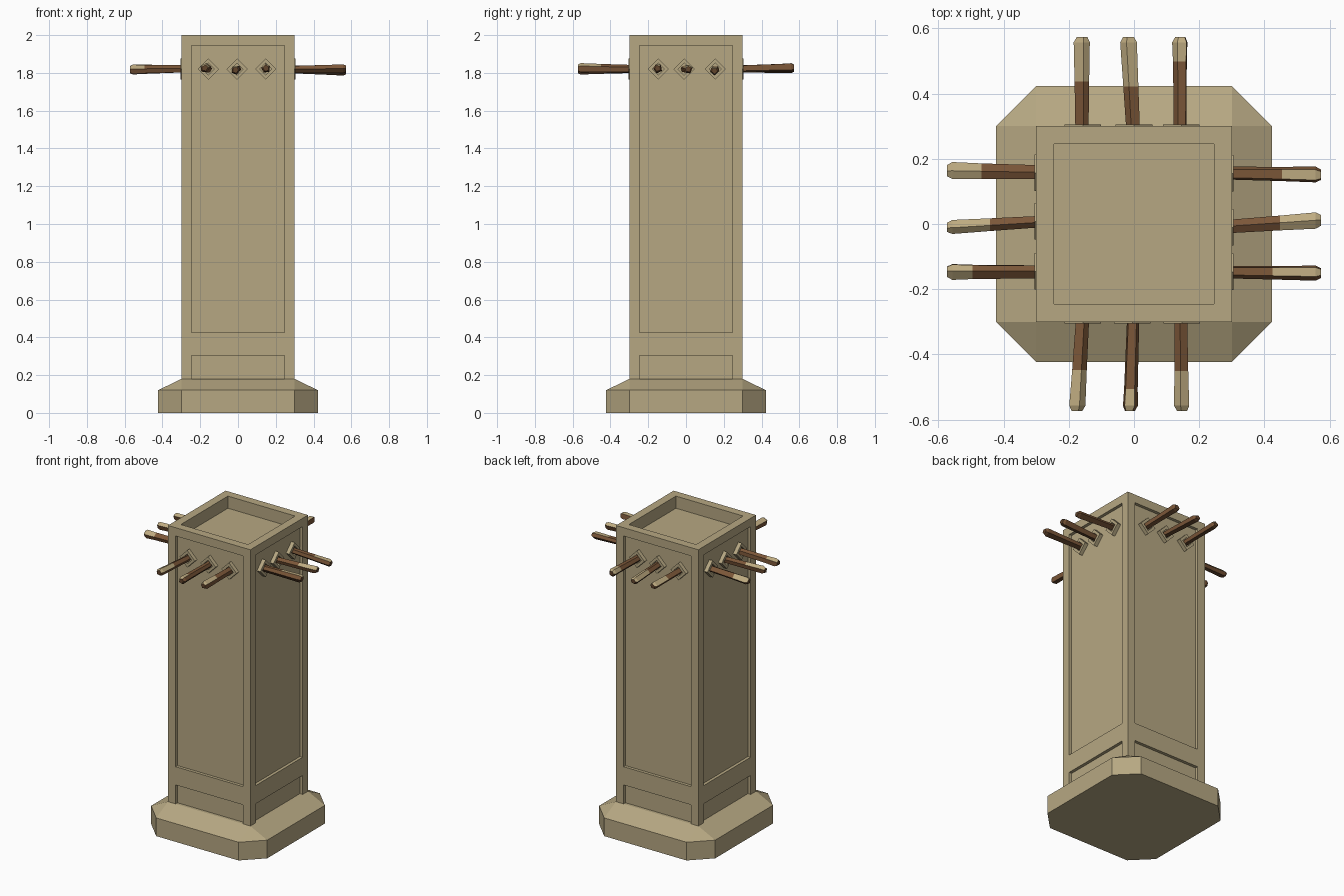
import bpy, bmesh, math, random
from mathutils import Vector, Matrix

if "Cube" in bpy.data.objects:
    bpy.data.objects.remove(bpy.data.objects["Cube"])

random.seed(4)

def material(name, rgb):
    m = bpy.data.materials.new(name)
    m.diffuse_color = (*rgb, 1)
    m.use_nodes = True
    m.node_tree.nodes["Principled BSDF"].inputs["Base Color"].default_value = m.diffuse_color
    return m

STONE = material("sandstone", (0.47, 0.39, 0.225))
WOOD = material("brown_wood", (0.20, 0.095, 0.04))
DARK = material("dark_wood", (0.12, 0.058, 0.025))
PALE = material("pale_wood", (0.52, 0.41, 0.22))

def finish(name, bm, mats):
    bmesh.ops.recalc_face_normals(bm, faces=bm.faces[:])
    me = bpy.data.meshes.new(name)
    bm.to_mesh(me)
    bm.free()
    for m in mats:
        me.materials.append(m)
    ob = bpy.data.objects.new(name, me)
    bpy.context.collection.objects.link(ob)
    return ob

def sink(bm, faces, depth):
    # push faces inwards, leaving straight walls
    normals = [f.normal.copy() for f in faces]
    new = bmesh.ops.extrude_discrete_faces(bm, faces=faces)["faces"]
    for f, n in zip(new, normals):
        bmesh.ops.translate(bm, verts=f.verts[:], vec=-n * depth)

def turn(k):
    return Matrix.Rotation(k * math.pi / 2, 4, 'Z')

# base: chamfered slab with a slope rising to the square shaft
A, B = 0.3, 0.423
bm = bmesh.new()
octagon = [(-A, -B), (A, -B), (B, -A), (B, A), (A, B), (-A, B), (-B, A), (-B, -A)]
low = [bm.verts.new((x, y, 0)) for x, y in octagon]
mid = [bm.verts.new((x, y, 0.12)) for x, y in octagon]
top = [bm.verts.new((x, y, 0.18)) for x, y in [(-A, -A), (A, -A), (A, A), (-A, A)]]
bm.faces.new(low[::-1])
bm.faces.new(top)
for i in range(8):
    j = (i + 1) % 8
    bm.faces.new((low[i], low[j], mid[j], mid[i]))
for i in range(4):
    j = (i + 1) % 4
    bm.faces.new((mid[2 * i], mid[2 * i + 1], top[j], top[i]))
    bm.faces.new((mid[2 * i + 1], mid[(2 * i + 2) % 8], top[j]))
finish("base", bm, [STONE])

# shaft: four framed sides and a hollow top
bm = bmesh.new()
cuts = [-0.3, -0.245, 0.245, 0.3]
levels = [0.18, 0.305, 0.425, 1.945, 2.0]
panels, hollow = [], []
for k in range(4):
    for c in range(3):
        for r in range(4):
            pts = [(cuts[c], levels[r]), (cuts[c + 1], levels[r]),
                   (cuts[c + 1], levels[r + 1]), (cuts[c], levels[r + 1])]
            f = bm.faces.new([bm.verts.new(turn(k) @ Vector((x, -0.3, z))) for x, z in pts])
            if c == 1 and r in (0, 2):
                panels.append(f)
for c in range(3):
    for r in range(3):
        pts = [(cuts[c], cuts[r]), (cuts[c + 1], cuts[r]),
               (cuts[c + 1], cuts[r + 1]), (cuts[c], cuts[r + 1])]
        f = bm.faces.new([bm.verts.new((x, y, 2.0)) for x, y in pts])
        if c == r == 1:
            hollow.append(f)
bmesh.ops.remove_doubles(bm, verts=bm.verts[:], dist=1e-4)
bm.normal_update()
sink(bm, panels, 0.02)
sink(bm, hollow, 0.08)
finish("shaft", bm, [STONE])

# diamond socket: raised plate with a sunken middle
def socket(name, k, x):
    bm = bmesh.new()
    def ring(r, y):
        return [bm.verts.new(turn(k) @ Vector((x + r * a, y, 1.82 + r * b)))
                for a, b in ((1, 0), (0, 1), (-1, 0), (0, -1))]
    rings = [ring(0.056, -0.275), ring(0.056, -0.305), ring(0.032, -0.305), ring(0.032, -0.285)]
    for p, q in zip(rings, rings[1:]):
        for i in range(4):
            bm.faces.new((p[i], p[(i + 1) % 4], q[(i + 1) % 4], q[i]))
    bm.faces.new(rings[-1])
    finish(name, bm, [STONE])

# rough five-sided stick, worn pale on its upper outer faces
def stick(name, k, x0, x1, dz):
    bm = bmesh.new()
    roll = random.uniform(0, 6.28)
    angles = [roll + i * math.tau / 5 + random.uniform(-0.2, 0.2) for i in range(5)]
    radii = [random.uniform(0.021, 0.027) for _ in range(5)]
    wear = random.uniform(0.42, 0.52)
    rings = []
    for d, s in ((0.275, 0.85), (wear, 0.95), (0.557, 1.05), (0.573, 0.7)):
        t = (d - 0.275) / 0.298
        c = Vector((x0 + (x1 - x0) * t, -d, 1.82 + dz * t))
        rings.append([bm.verts.new(turn(k) @ (c + Vector((math.cos(a), 0, math.sin(a))) * r * s))
                      for a, r in zip(angles, radii)])
    for n in range(3):
        for i in range(5):
            j = (i + 1) % 5
            f = bm.faces.new((rings[n][i], rings[n][j], rings[n + 1][j], rings[n + 1][i]))
            up = math.sin((angles[i] + angles[i + 1 if i < 4 else 0] + (math.tau if i == 4 else 0)) / 2)
            f.material_index = 2 if n > 0 and up > 0.5 else (1 if up < -0.5 else 0)
    bm.faces.new(rings[0])
    bm.faces.new(rings[-1]).material_index = 1
    finish(name, bm, [WOOD, DARK, PALE])

# three sticks per side: start offset, tip offset, tip rise
sides = {
    "front": [(-0.157, -0.175, 0.005), (-0.005, -0.015, -0.005), (0.147, 0.15, 0.005)],
    "right": [(-0.147, -0.15, 0.005), (-0.01, 0.01, 0.0), (0.155, 0.15, -0.008)],
    "back": [(-0.145, -0.145, 0.008), (0.0, 0.015, 0.0), (0.157, 0.157, 0.005)],
    "left": [(-0.157, -0.162, -0.008), (-0.008, 0.01, -0.003), (0.145, 0.145, -0.005)],
}
for k, (side, rows) in enumerate(sides.items()):
    for n, (x0, x1, dz) in enumerate(rows):
        socket(f"{side}_socket_{n + 1}", k, x0)
        stick(f"{side}_stick_{n + 1}", k, x0, x1, dz)
